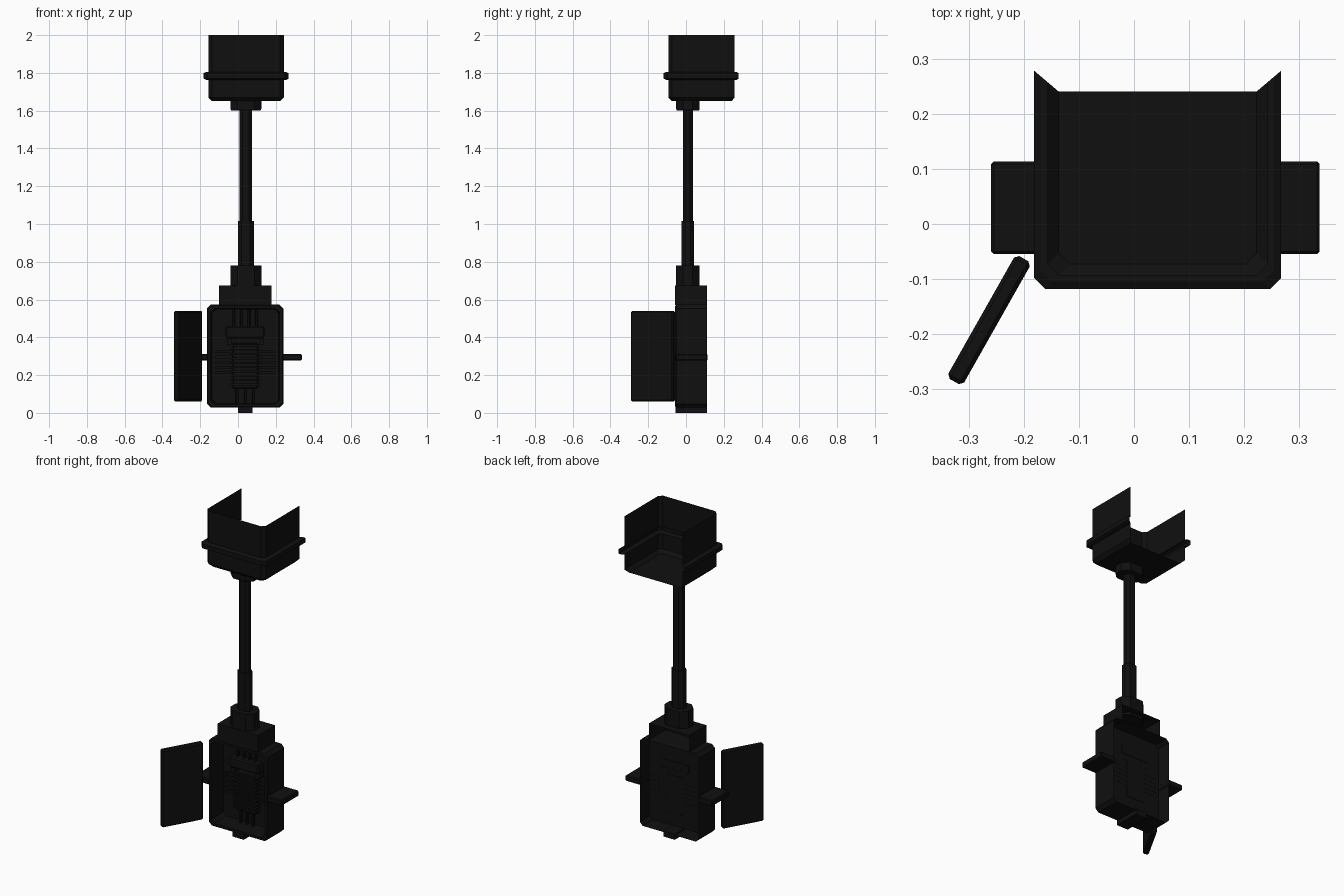
import bpy, bmesh, math
from mathutils import Matrix, Vector

if "Cube" in bpy.data.objects:
    bpy.data.objects.remove(bpy.data.objects["Cube"])

mat = bpy.data.materials.new("black_metal")
mat.diffuse_color = (0.005, 0.005, 0.005, 1)
mat.use_nodes = True
mat.node_tree.nodes["Principled BSDF"].inputs["Base Color"].default_value = mat.diffuse_color
CX, CY = 0.042, 0.01      # axis of the pole


def finish(name, bm):
    bmesh.ops.recalc_face_normals(bm, faces=bm.faces)
    me = bpy.data.meshes.new(name)
    bm.to_mesh(me)
    bm.free()
    ob = bpy.data.objects.new(name, me)
    bpy.context.collection.objects.link(ob)
    me.materials.append(mat)
    return ob


def box(name, x, y, z, bevel=0.0):
    bm = bmesh.new()
    bmesh.ops.create_cube(bm, size=1)
    for v in bm.verts:
        v.co = [(a + b) / 2 + c * (b - a) for (a, b), c in zip((x, y, z), v.co)]
    if bevel:
        bmesh.ops.bevel(bm, geom=bm.edges[:], offset=bevel, segments=1, affect='EDGES')
    return finish(name, bm)


def loft(name, rings, closed, cap_first=False, cap_last=False):
    """Skin a list of point rings into a surface."""
    bm = bmesh.new()
    vs = [[bm.verts.new(p) for p in r] for r in rings]
    n = len(rings[0])
    for a, b in zip(vs, vs[1:]):
        for i in range(n if closed else n - 1):
            j = (i + 1) % n
            bm.faces.new((a[i], a[j], b[j], b[i]))
    if cap_first:
        bm.faces.new(vs[0])
    if cap_last:
        bm.faces.new(vs[-1])
    return finish(name, bm)


def octagon(w, h, c):
    w, h = w / 2, h / 2
    return [(-w, c - h), (c - w, -h), (w - c, -h), (w, c - h),
            (w, h - c), (w - c, h), (c - w, h), (-w, h - c)]


def post(name, wx, wy, profile):
    """Eight-sided upright; profile is a list of (scale, z)."""
    rings = [[(CX + x * s, CY + y * s, z) for x, y in octagon(wx, wy, min(wx, wy) * 0.3)]
             for s, z in profile]
    return loft(name, rings, True, True, True)


# Head: open-backed tray with a raised band
def tray_ring(o, z):
    xl, xr, yf, ye, c = -0.157 - o, 0.243 + o, -0.093 - o, 0.258 + o * 0.85, 0.02
    return [(xl, ye, z), (xl, yf + c, z), (xl + c, yf, z),
            (xr - c, yf, z), (xr, yf + c, z), (xr, ye, z)]


profile = [(-0.02, 1.65), (0, 1.67), (0, 1.763), (0.012, 1.763), (0.025, 1.77),
           (0.025, 1.798), (0.012, 1.805), (0, 1.805), (0, 2.0)]
loft("head_tray", [tray_ring(o, z) for o, z in profile], False, cap_first=True)

# Pole and its collars
post("head_collar", 0.165, 0.125, [(0.93, 1.60), (1, 1.61), (1, 1.65)])
post("upper_pole", 0.066, 0.053, [(1, 1.0), (1, 1.61)])
post("lower_pole", 0.084, 0.066, [(1, 0.77), (1, 1.015)])
post("base_collar", 0.165, 0.125, [(1, 0.66), (1, 0.78)])


# Cabinet: shell with an open back and a recessed front
def cabinet_ring(inset, y):
    return [(0.038 + a, y, 0.30 + b)
            for a, b in octagon(0.405 - 2 * inset, 0.545 - 2 * inset, 0.02)]


loft("cabinet_shell", [cabinet_ring(i, y) for i, y in
     ((0, 0.11), (0, -0.05), (0.006, -0.057), (0.02, -0.057), (0.026, 0.055))],
     True, cap_last=True)

# Shoulder above the cabinet, open at the back
shoulder = [(-0.10, 0.57), (-0.10, 0.675), (0.178, 0.675), (0.178, 0.57)]
loft("cabinet_shoulder", [[(x, y, z) for x, z in shoulder] for y in (0.11, -0.057)],
     True, cap_last=True)
box("bottom_stub", (0.0, 0.078), (-0.055, 0.11), (0.0, 0.035))

# Mounting arms on both sides
for name, x in (("left_arm", (-0.26, -0.16)), ("right_arm", (0.235, 0.338))):
    box(name, x, (-0.055, 0.114), (0.277, 0.312), 0.005)

# Inner machinery: core with cooling fins, terminal cap and cables
box("core", (-0.03, 0.105), (0.02, 0.056), (0.13, 0.37), 0.005)
for i in range(10):
    z = 0.145 + i * 0.023
    box(f"core_fin_{i}", (-0.04, 0.117), (0.008, 0.05), (z, z + 0.01))
for i in range(5):
    z = 0.205 + i * 0.028
    box(f"side_fin_{i}", (-0.12, 0.198), (0.04, 0.056), (z, z + 0.014))
box("terminal_cap", (-0.065, 0.14), (0.0, 0.056), (0.395, 0.46), 0.008)
for side in (-1, 1):
    x = CX - 0.004 + side * 0.085
    box(f"cap_leg_{side}", (x - 0.012, x + 0.012), (0.015, 0.056), (0.36, 0.40))
for i in range(4):
    x = -0.022 + i * 0.04
    box(f"top_cable_{i}", (x - 0.007, x + 0.007), (0.025, 0.045), (0.455, 0.55), 0.003)
for i in range(3):
    x = -0.005 + i * 0.043
    box(f"bottom_cable_{i}", (x - 0.007, x + 0.007), (0.025, 0.045), (0.05, 0.135), 0.003)

# Door swung open on the left
door = box("door", (-0.257, 0.0), (-0.033, 0.0), (0.06, 0.54), 0.007)
door.matrix_world = Matrix.Translation((-0.215, -0.055, 0)) @ Matrix.Rotation(math.radians(60.5), 4, 'Z')
door.data.transform(Matrix.Translation((0, 0, 0)))
